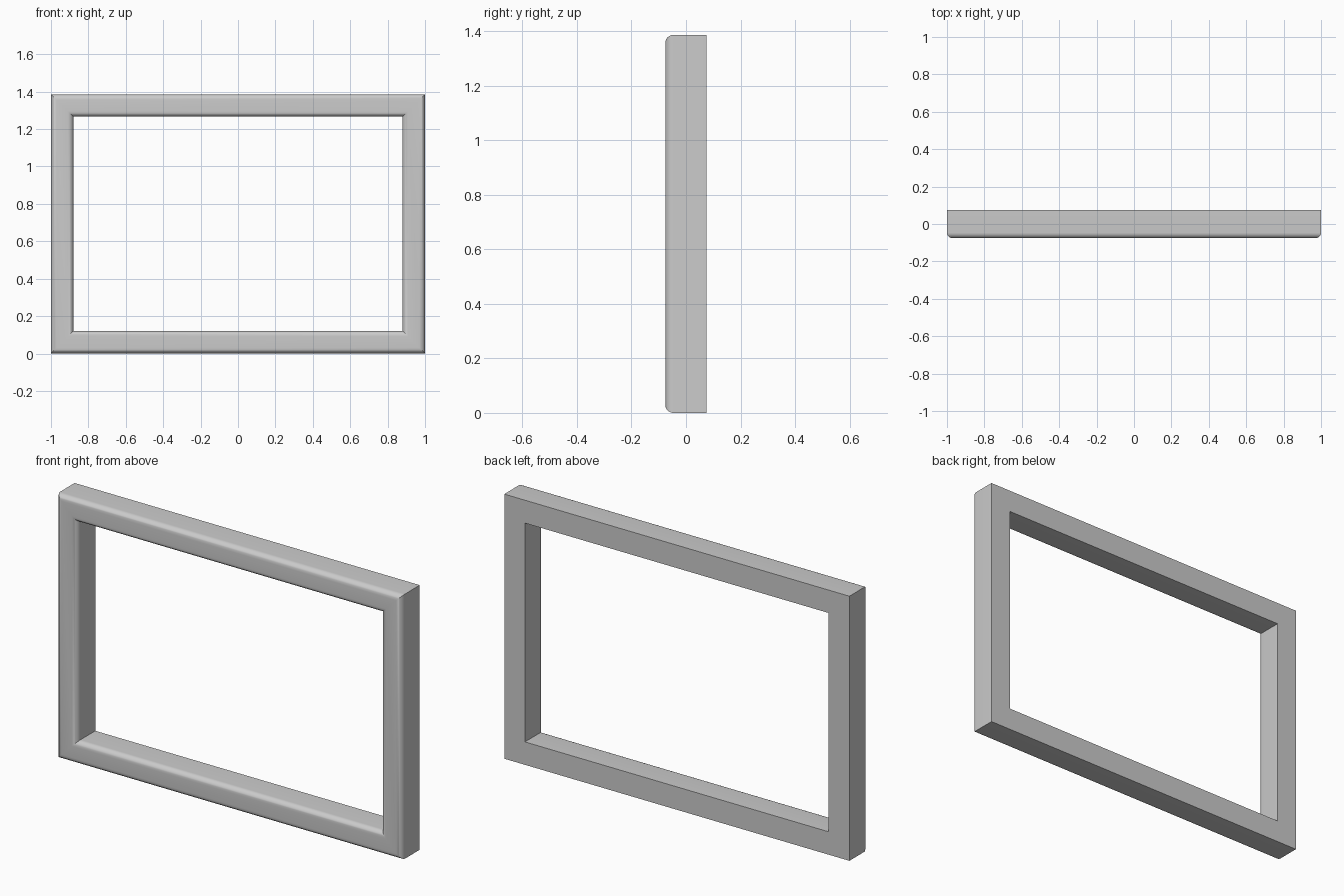
import bpy, bmesh, math

if "Cube" in bpy.data.objects:
    bpy.data.objects.remove(bpy.data.objects["Cube"])

HALF_W, HEIGHT = 1.0, 1.386      # outer size
RAIL, HALF_D, R = 0.12, 0.076, 0.03  # rail width, half depth, front rounding
SEG = 8

# Rail cross-section: (inset from outer edge, y), rounded on both front edges
profile = [(0, HALF_D)]
for i in range(SEG + 1):
    a = math.pi / 2 * i / SEG
    profile.append((R - R * math.cos(a), -HALF_D + R - R * math.sin(a)))
for i in range(SEG + 1):
    a = math.pi / 2 * i / SEG
    profile.append((RAIL - R + R * math.sin(a), -HALF_D + R - R * math.cos(a)))
profile.append((RAIL, HALF_D))

# Sweep the section round the four mitred corners
bm = bmesh.new()
rings = []
for sx, sz in ((-1, -1), (1, -1), (1, 1), (-1, 1)):
    rings.append([bm.verts.new((sx * (HALF_W - t), y,
                                HEIGHT / 2 + sz * (HEIGHT / 2 - t)))
                  for t, y in profile])
n = len(profile)
for k in range(4):
    a, b = rings[k], rings[(k + 1) % 4]
    for i in range(n):
        j = (i + 1) % n
        bm.faces.new((a[i], a[j], b[j], b[i]))
bmesh.ops.recalc_face_normals(bm, faces=bm.faces)

mesh = bpy.data.meshes.new("picture_frame")
bm.to_mesh(mesh)
bm.free()
frame = bpy.data.objects.new("picture_frame", mesh)
bpy.context.collection.objects.link(frame)

# Smooth rounded edges, sharp mitres and back edges
bpy.context.view_layer.objects.active = frame
frame.select_set(True)
bpy.ops.object.shade_smooth_by_angle(angle=math.radians(30))
